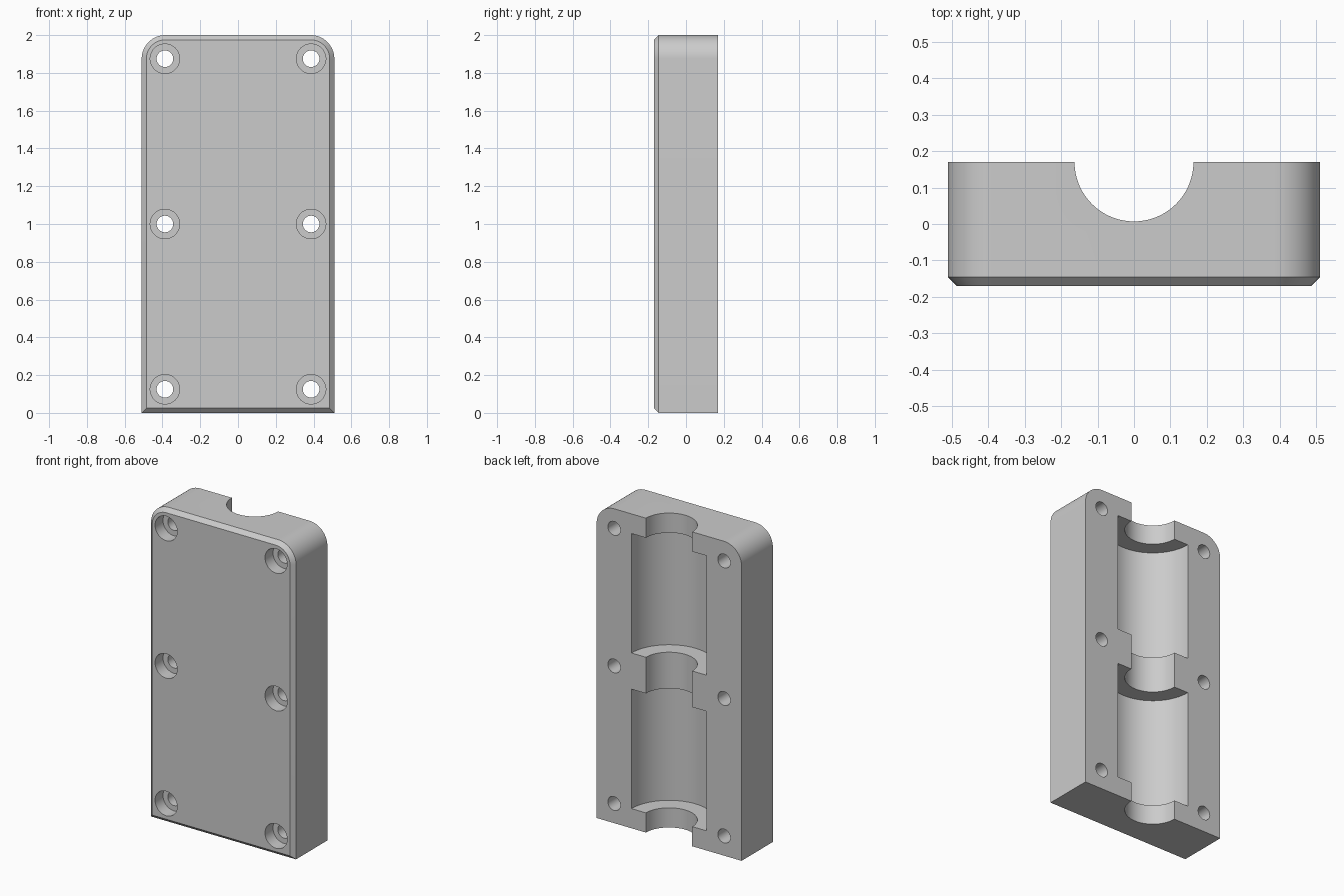
import bpy, bmesh
from math import cos, sin, pi, radians
from mathutils import Matrix

HALF_W, HALF_D, HEIGHT = 0.51, 0.17, 2.0
CORNER, CHAMFER = 0.125, 0.025
BORE_R, POCKET_R = 0.163, 0.265
HOLE_R, HEAD_R, HEAD_DEPTH = 0.044, 0.078, 0.08
HOLE_X, HOLE_Z = 0.387, (0.125, 1.0, 1.875)

default = bpy.data.objects.get("Cube")
if default:
    bpy.data.objects.remove(default, do_unlink=True)

grey = bpy.data.materials.new("light grey")
grey.use_nodes = True
colour = (0.6, 0.6, 0.6, 1)
grey.diffuse_color = colour
grey.node_tree.nodes["Principled BSDF"].inputs["Base Color"].default_value = colour


def make_object(name, bm):
    bmesh.ops.recalc_face_normals(bm, faces=bm.faces)
    mesh = bpy.data.meshes.new(name)
    bm.to_mesh(mesh)
    bm.free()
    mesh.materials.append(grey)
    obj = bpy.data.objects.new(name, mesh)
    bpy.context.collection.objects.link(obj)
    return obj


def loft(name, rings):
    """Skin a stack of equal closed rings and cap both ends."""
    bm = bmesh.new()
    loops = [[bm.verts.new(p) for p in ring] for ring in rings]
    n = len(loops[0])
    for a, b in zip(loops, loops[1:]):
        for i in range(n):
            j = (i + 1) % n
            bm.faces.new((a[i], a[j], b[j], b[i]))
    bm.faces.new(loops[0])
    bm.faces.new(loops[-1])
    return make_object(name, bm)


def outline(y, inset, steps=16):
    """Plate outline with two rounded top corners."""
    w, r = HALF_W - inset, CORNER - inset
    pts = [(-w, y, inset), (w, y, inset)]
    for side, start in ((1, 0), (-1, pi / 2)):
        for i in range(steps + 1):
            a = start + i * pi / 2 / steps
            pts.append((side * (HALF_W - CORNER) + r * cos(a), y,
                        HEIGHT - CORNER + r * sin(a)))
    return pts


def turned(name, profile, matrix, segments):
    """Stepped round cutter from (radius, height) pairs."""
    rings = []
    for r, h in profile:
        rings.append([(r * cos(2 * pi * i / segments),
                       r * sin(2 * pi * i / segments), h) for i in range(segments)])
    obj = loft(name, rings)
    obj.data.transform(matrix)
    obj.hide_render = True
    return obj


# Plate with chamfered front edge
plate = loft("clamp_half", [outline(HALF_D, 0), outline(CHAMFER - HALF_D, 0),
                            outline(-HALF_D, CHAMFER)])

# Half-round channel with two wider pockets
channel = [(BORE_R, -0.1)]
for low, high in ((0.125, 0.885), (1.115, 1.875)):
    channel += [(BORE_R, low), (POCKET_R, low), (POCKET_R, high), (BORE_R, high)]
channel.append((BORE_R, HEIGHT + 0.1))
cutters = [turned("channel_cutter", channel, Matrix.Translation((0, HALF_D, 0)), 72)]

# Counterbored screw holes
screw = [(HEAD_R, -0.1), (HEAD_R, HEAD_DEPTH), (HOLE_R, HEAD_DEPTH), (HOLE_R, 0.5)]
for x in (-HOLE_X, HOLE_X):
    for z in HOLE_Z:
        place = Matrix.Translation((x, -HALF_D, z)) @ Matrix.Rotation(radians(-90), 4, "X")
        cutters.append(turned("screw_cutter", screw, place, 40))

# Cut the plate and drop the cutters
bpy.ops.object.select_all(action="DESELECT")
bpy.context.view_layer.objects.active = plate
plate.select_set(True)
for cutter in cutters:
    cut = plate.modifiers.new("cut", "BOOLEAN")
    cut.operation = "DIFFERENCE"
    cut.solver = "EXACT"
    cut.object = cutter
    bpy.ops.object.modifier_apply(modifier=cut.name)
    bpy.data.objects.remove(cutter, do_unlink=True)

bpy.ops.object.shade_smooth_by_angle(angle=radians(30))
